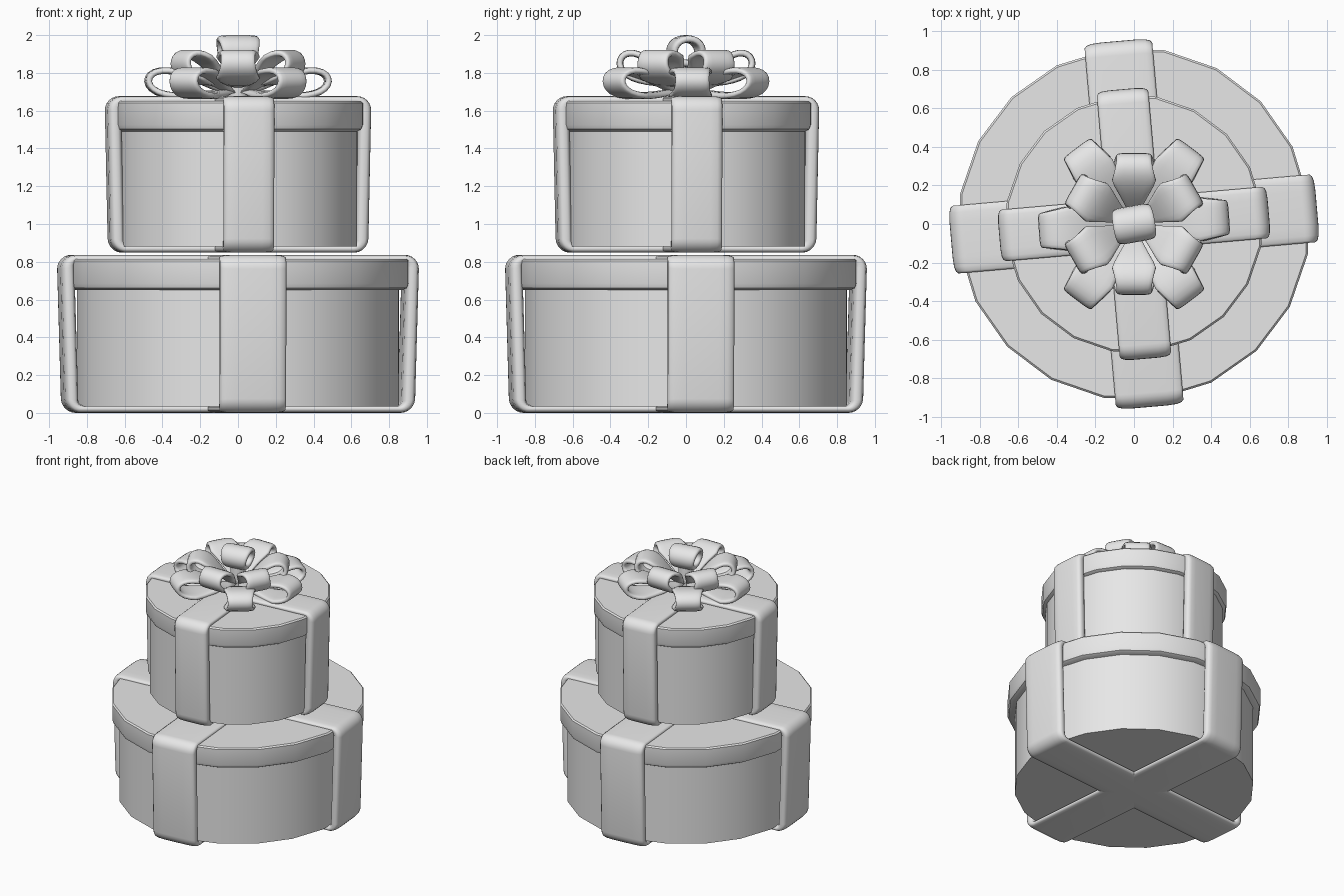
import bpy, bmesh
from math import sin, cos, pi, radians, copysign

cube = bpy.data.objects.get("Cube")
if cube:
    bpy.data.objects.remove(cube, do_unlink=True)

GREY = (0.8, 0.8, 0.8, 1)
mat = bpy.data.materials.new("plain_grey")
mat.use_nodes = True
mat.diffuse_color = GREY
bsdf = next(n for n in mat.node_tree.nodes if n.type == 'BSDF_PRINCIPLED')
bsdf.inputs["Base Color"].default_value = GREY


def finish(name, bm, angle):
    bmesh.ops.recalc_face_normals(bm, faces=bm.faces)
    mesh = bpy.data.meshes.new(name)
    bm.to_mesh(mesh)
    bm.free()
    mesh.materials.append(mat)
    ob = bpy.data.objects.new(name, mesh)
    bpy.context.collection.objects.link(ob)
    bpy.ops.object.select_all(action='DESELECT')
    ob.select_set(True)
    bpy.context.view_layer.objects.active = ob
    bpy.ops.object.shade_smooth_by_angle(angle=radians(angle))
    return ob


def lathe(name, profile, sides=20, turn=radians(8)):
    """Closed drum from (radius, z) rings."""
    bm = bmesh.new()
    rings = [[bm.verts.new((r * cos(turn + 2 * pi * i / sides),
                            r * sin(turn + 2 * pi * i / sides), z))
              for i in range(sides)] for r, z in profile]
    for a, b in zip(rings, rings[1:]):
        for i in range(sides):
            j = (i + 1) % sides
            bm.faces.new((a[i], a[j], b[j], b[i]))
    bm.faces.new(rings[0])
    bm.faces.new(rings[-1])
    return finish(name, bm, 30)


def power(v, p):
    return copysign(abs(v) ** p, v)


# Pillow-shaped strap section: across the width, and from inner to outer side
SECTION = [(power(cos(a), 0.4) / 2, (power(sin(a), 0.6) + 1) / 2)
           for a in (2 * pi * (k + 0.5) / 16 for k in range(16))]


def strap(name, outer, inner, widths, angle):
    """Closed band lying between two matching (radial, z) outlines."""
    bm = bmesh.new()
    c, s = cos(radians(angle)), sin(radians(angle))
    rings = []
    for (uo, zo), (ui, zi), w in zip(outer, inner, widths):
        ring = []
        for across, t in SECTION:
            u, z, v = ui + (uo - ui) * t, zi + (zo - zi) * t, across * w
            ring.append(bm.verts.new((u * c - v * s, u * s + v * c, z)))
        rings.append(ring)
    n = len(SECTION)
    for k, a in enumerate(rings):
        b = rings[(k + 1) % len(rings)]
        for i in range(n):
            j = (i + 1) % n
            bm.faces.new((a[i], a[j], b[j], b[i]))
    return finish(name, bm, 80)


def rounded_rect(half, low, high, radius, steps=6):
    pts = []
    corners = ((half, high, 0), (-half, high, 90), (-half, low, 180), (half, low, 270))
    for x, z, start in corners:
        cx = x - copysign(radius, x)
        cz = z - radius if z == high else z + radius
        for k in range(steps + 1):
            a = radians(start + 90 * k / steps)
            pts.append((cx + radius * cos(a), cz + radius * sin(a)))
    # Sides lean in slightly towards the bottom
    return [(x * (1 - 0.025 * ((high - z) / (high - low)) ** 2), z) for x, z in pts]


def gift_box(prefix, r_body, r_lid, base, lid_low, lid_top, reach, low, high, width):
    lathe(prefix + "_box_body", [(r_body, base), (r_body, lid_low + 0.03)])
    lathe(prefix + "_box_lid", [(r_lid - 0.03, lid_low), (r_lid - 0.008, lid_low + 0.012),
                                (r_lid, lid_low + 0.035), (r_lid, lid_top - 0.01),
                                (r_lid - 0.01, lid_top)])
    outer = rounded_rect(reach, low, high, 0.075)
    inner = rounded_rect(reach - 0.075, low + 0.042, high - 0.042, 0.02)
    for label, angle in (("side", 5), ("front", 95)):
        strap(f"{prefix}_{label}_ribbon", outer, inner, [width] * len(outer), angle)


# Two stacked boxes with crossing ribbons
gift_box("lower", 0.862, 0.915, 0.035, 0.65, 0.815, 0.953, 0.0, 0.837, 0.355)
gift_box("upper", 0.64, 0.67, 0.88, 1.49, 1.65, 0.702, 0.848, 1.677, 0.27)


def teardrop(start, length, half, tilt, z0, steps=28):
    pts = []
    for k in range(steps):
        t = 2 * pi * (k + 0.5) / steps
        f = (1 - cos(t)) / 2
        u, v = start + length * f, half * 1.4 * sin(t) * f ** 0.7
        pts.append((0.04 + u * cos(tilt) - v * sin(tilt),
                    z0 + u * sin(tilt) + v * cos(tilt)))
    return pts


def bow_loop(name, angle, length, half, tilt, z0):
    tilt, thick = radians(tilt), 0.036
    outer = teardrop(0, length, half, tilt, z0)
    inner = teardrop(0.09, length - 0.09 - thick, half - thick, tilt, z0)
    widths = []
    for k in range(len(outer)):
        f = (1 - cos(2 * pi * (k + 0.5) / len(outer))) / 2
        widths.append(0.05 + 0.18 * min(1, f / 0.65) - 0.05 * max(0, f - 0.65) / 0.35)
    strap(name, outer, inner, widths, angle)


# Bow: a wide low tier, a raised middle tier and a small top loop
for i, angle in enumerate((4, 53, 127, 184, 233, 307)):
    bow_loop(f"bow_low_loop_{i + 1}", angle, 0.46, 0.082, 9, 1.695)
for i in range(6):
    bow_loop(f"bow_middle_loop_{i + 1}", 30 + 60 * i, 0.36, 0.08, 27, 1.72)


def oval(ru, rz, z, steps=20):
    return [(ru * cos(2 * pi * k / steps), z + rz * sin(2 * pi * k / steps))
            for k in range(steps)]


ring = oval(0.095, 0.085, 1.915)
strap("bow_top_loop", ring, oval(0.055, 0.045, 1.915),
      [0.17 + 0.05 * (z - 1.83) / 0.17 for _, z in ring], 100)

# Knot holding the loops together
lathe("bow_knot", [(0.05, 1.65), (0.06, 1.75), (0.05, 1.86)], 12)
